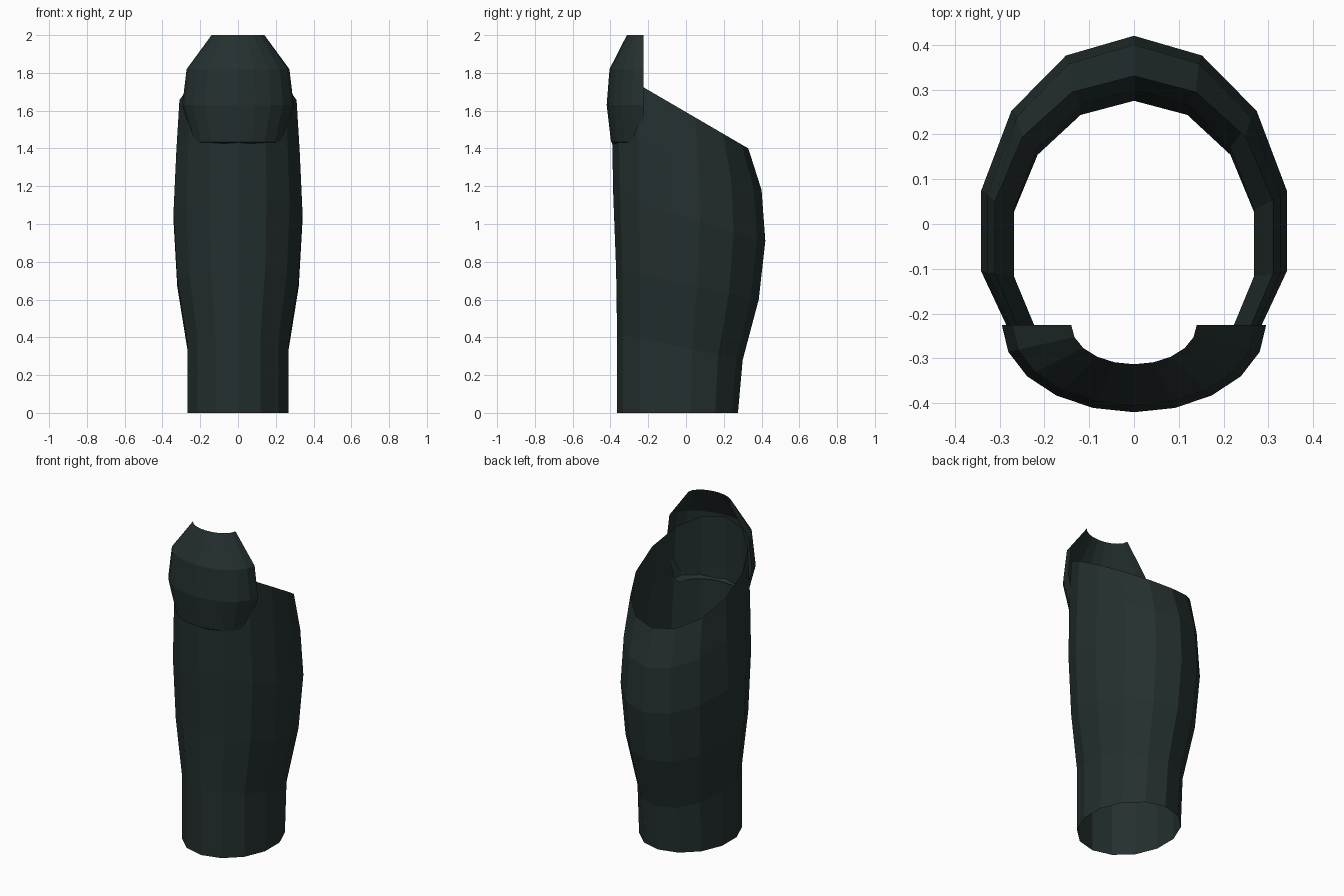
import bpy, bmesh
from math import sin, cos, pi

cube = bpy.data.objects.get("Cube")
if cube:
    bpy.data.objects.remove(cube, do_unlink=True)

mat = bpy.data.materials.new("dark_green_grey")
mat.use_nodes = True
colour = (0.018, 0.029, 0.029, 1)
mat.diffuse_color = colour
mat.node_tree.nodes["Principled BSDF"].inputs["Base Color"].default_value = colour


def loft(name, rows, closed):
    """Skin rows of points into an open sheet, or a tube when closed."""
    bm = bmesh.new()
    grid = [[bm.verts.new(p) for p in row] for row in rows]
    n = len(rows[0])
    for low, high in zip(grid, grid[1:]):
        for i in range(n if closed else n - 1):
            j = (i + 1) % n
            bm.faces.new((low[i], low[j], high[j], high[i]))
    mesh = bpy.data.meshes.new(name)
    bm.to_mesh(mesh)
    bm.free()
    mesh.materials.append(mat)
    obj = bpy.data.objects.new(name, mesh)
    bpy.context.collection.objects.link(obj)
    return obj


def shin_ring(cy, width, back, front, z_back, z_front, sides=14):
    """Egg-shaped ring, tilted so that the front sits higher."""
    row = []
    for i in range(sides):
        a = pi / 2 + 2 * pi * i / sides
        s = sin(a)
        y = cy + s * (back if s > 0 else front)
        t = (cy + back - y) / (back + front)
        row.append((width * cos(a), y, z_back + t * (z_front - z_back)))
    return row


def knee_row(z, width, depth, y=-0.225, segments=10):
    """Half ellipse bulging to the front."""
    angles = [pi + pi * i / segments for i in range(segments + 1)]
    return [(width * cos(a), y + depth * sin(a), z) for a in angles]


# Open shin tube: centre y, half width, back depth, front depth, back z, front z
shin = [
    (-0.045, 0.275, 0.32, 0.32, 0, 0),
    (-0.045, 0.275, 0.345, 0.32, 0.28, 0.42),
    (-0.035, 0.33, 0.42, 0.335, 0.60, 0.76),
    (-0.025, 0.35, 0.445, 0.36, 0.91, 1.15),
    (-0.03, 0.335, 0.43, 0.362, 1.18, 1.50),
    (-0.03, 0.318, 0.36, 0.36, 1.40, 1.82),
]
loft("shin_guard", [shin_ring(*r) for r in shin], True)

# Knee plate: z, half width, depth, ending in a small inward lip
knee = [
    (1.418, 0.20, 0.145),
    (1.435, 0.24, 0.172),
    (1.63, 0.295, 0.195),
    (1.82, 0.272, 0.18),
    (2.0, 0.14, 0.088),
]
loft("knee_plate", [knee_row(*r) for r in knee], False)
